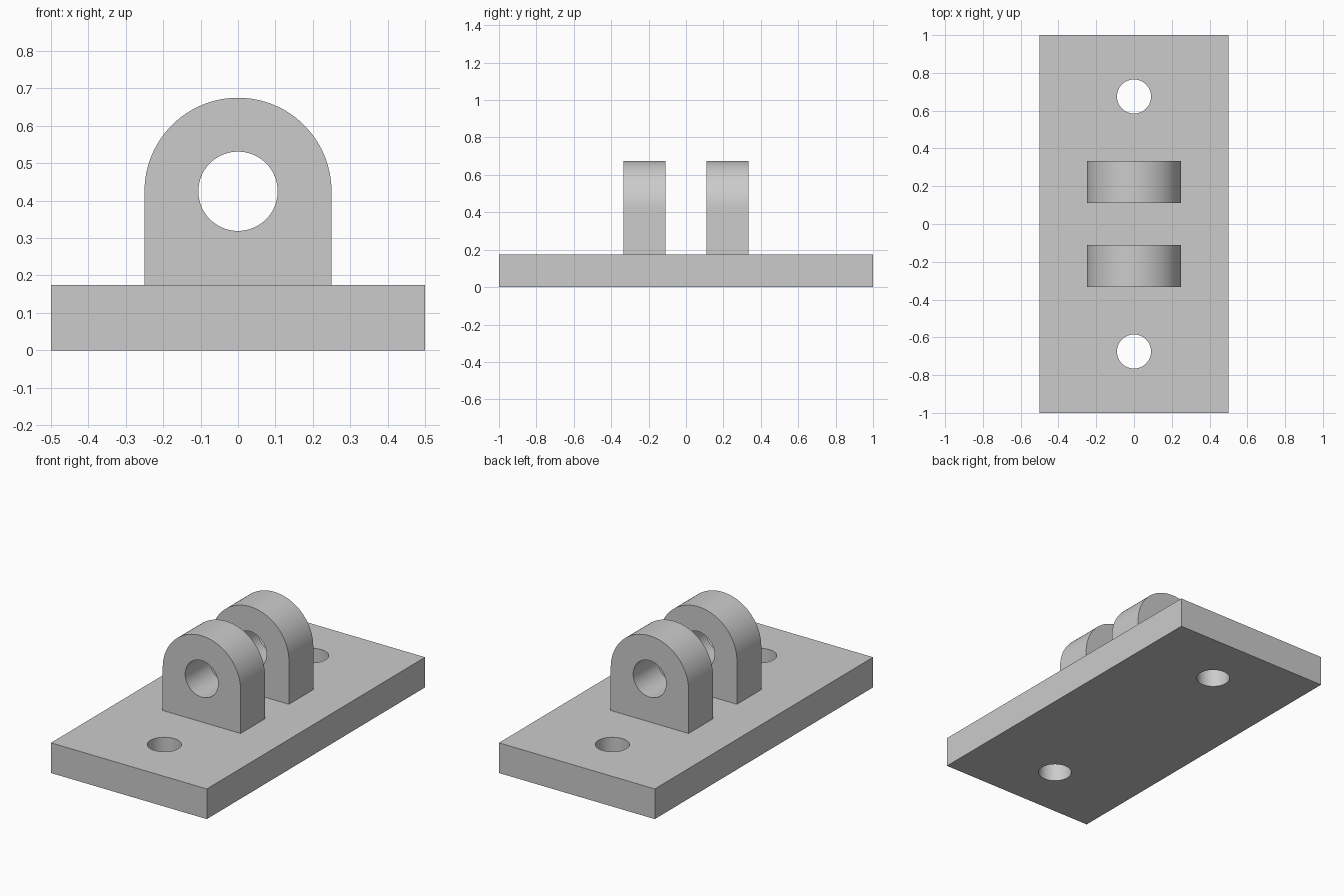
import bpy, bmesh, math

if "Cube" in bpy.data.objects:
    bpy.data.objects.remove(bpy.data.objects["Cube"])

grey = bpy.data.materials.new("light grey")
grey.diffuse_color = (0.6, 0.6, 0.6, 1)
grey.use_nodes = True
grey.node_tree.nodes["Principled BSDF"].inputs["Base Color"].default_value = grey.diffuse_color

BASE_H = 0.175      # plate thickness
PIN_Z = 0.425       # height of the pin axis
LUG_R = 0.25        # lug half width and top radius
LUG_Y0, LUG_Y1 = 0.11, 0.333


def prism(name, outline, depth):
    """Extrude a closed 3D outline along the depth vector."""
    bm = bmesh.new()
    face = bm.faces.new([bm.verts.new(p) for p in outline])
    out = bmesh.ops.extrude_face_region(bm, geom=[face])
    moved = [v for v in out["geom"] if isinstance(v, bmesh.types.BMVert)]
    bmesh.ops.translate(bm, verts=moved, vec=depth)
    bmesh.ops.recalc_face_normals(bm, faces=bm.faces)
    mesh = bpy.data.meshes.new(name)
    bm.to_mesh(mesh)
    bm.free()
    mesh.materials.append(grey)
    obj = bpy.data.objects.new(name, mesh)
    bpy.context.collection.objects.link(obj)
    return obj


def circle(r, n=64):
    return [(r * math.cos(2 * math.pi * i / n), r * math.sin(2 * math.pi * i / n))
            for i in range(n)]


def drill(obj, cutter):
    """Cut a hole, then discard the cutter and smooth the round walls."""
    mod = obj.modifiers.new("hole", 'BOOLEAN')
    mod.operation, mod.solver, mod.object = 'DIFFERENCE', 'EXACT', cutter
    bpy.ops.object.select_all(action='DESELECT')
    bpy.context.view_layer.objects.active = obj
    obj.select_set(True)
    bpy.ops.object.modifier_apply(modifier=mod.name)
    bpy.data.objects.remove(cutter)
    bpy.ops.object.shade_smooth_by_angle(angle=math.radians(30))


# Base plate with two bolt holes
plate = prism("base_plate", [(-.5, -1, 0), (.5, -1, 0), (.5, 1, 0), (-.5, 1, 0)],
              (0, 0, BASE_H))
for y in (-0.675, 0.675):
    drill(plate, prism("bolt_cutter", [(a, b + y, -0.1) for a, b in circle(0.09)],
                       (0, 0, 0.5)))

# Pair of round-topped lugs with a shared pin hole
arch = [(LUG_R * math.cos(math.pi * i / 48), PIN_Z + LUG_R * math.sin(math.pi * i / 48))
        for i in range(49)]
profile = [(-LUG_R, BASE_H), (LUG_R, BASE_H)] + arch
for name, y in (("front_lug", -LUG_Y1), ("back_lug", LUG_Y0)):
    lug = prism(name, [(x, y, z) for x, z in profile], (0, LUG_Y1 - LUG_Y0, 0))
    drill(lug, prism("pin_cutter", [(a, y - 0.1, PIN_Z + b) for a, b in circle(0.106)],
                     (0, 0.5, 0)))
